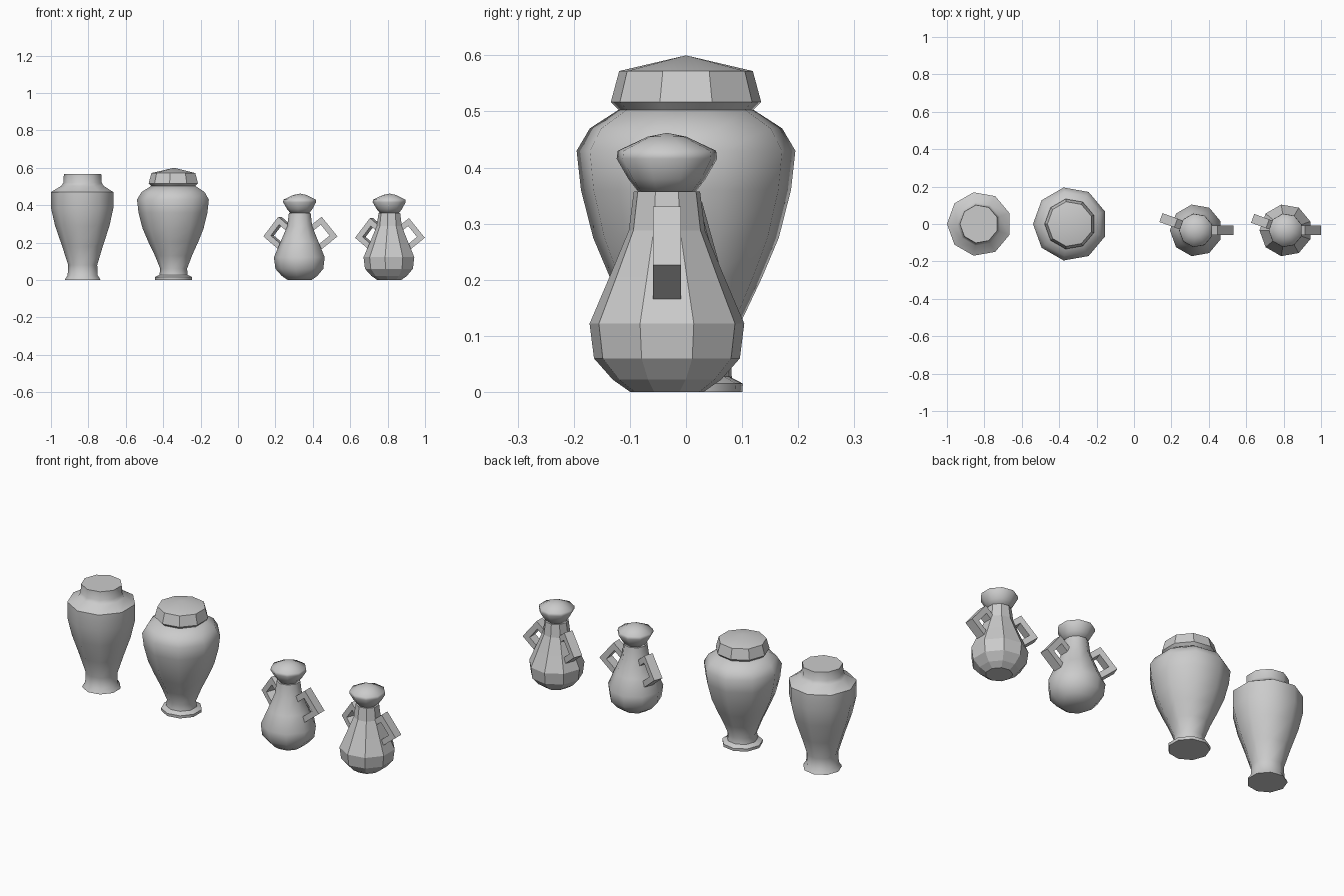
import bpy, bmesh, math
from mathutils import Vector, Matrix

if "Cube" in bpy.data.objects:
    bpy.data.objects.remove(bpy.data.objects["Cube"])

SIDES = 9


def finish(name, bm, loc, angle):
    bmesh.ops.recalc_face_normals(bm, faces=bm.faces)
    me = bpy.data.meshes.new(name)
    bm.to_mesh(me)
    bm.free()
    ob = bpy.data.objects.new(name, me)
    ob.location = loc
    bpy.context.collection.objects.link(ob)
    if angle:
        bpy.ops.object.select_all(action='DESELECT')
        ob.select_set(True)
        bpy.context.view_layer.objects.active = ob
        bpy.ops.object.shade_smooth_by_angle(angle=math.radians(angle))
    return ob


def lathe(name, profile, loc, angle=45):
    """Nine-sided turned form from (radius, height) points; radius 0 is an apex."""
    bm = bmesh.new()
    rings = []
    for r, z in profile:
        n = SIDES if r > 0 else 1
        rings.append([bm.verts.new((r * math.cos(math.pi + i * math.tau / SIDES),
                                    r * math.sin(math.pi + i * math.tau / SIDES), z))
                      for i in range(n)])
    for a, b in zip(rings, rings[1:]):
        for i in range(SIDES):
            j = (i + 1) % SIDES
            if len(b) == 1:
                bm.faces.new((a[i], a[j], b[0]))
            else:
                bm.faces.new((a[i], a[j], b[j], b[i]))
    for ring in (rings[0], rings[-1]):
        if len(ring) > 1:
            bm.faces.new(ring)
    return finish(name, bm, loc, angle)


def handle(name, loc, heading, shift):
    """Angular three-bar handle, a square section swept around two corners."""
    t, w = 0.03, 0.025
    top = Vector((0.103 + shift, 0.331 + shift * 0.6))
    tip = Vector((0.188 + shift, 0.226 + shift * 0.6))
    u = (tip - top).normalized()
    v = Vector((-u.y, u.x))
    outer = [top - v * 0.085, top, tip, tip - v * 0.11]
    inner = [outer[0] + u * t, top + (u - v) * t, tip - (u + v) * t, outer[3] - u * t]
    bm = bmesh.new()
    secs = [[bm.verts.new((p.x, y, p.y)) for p, y in ((o, -w), (o, w), (i, w), (i, -w))]
            for o, i in zip(outer, inner)]
    for a, b in zip(secs, secs[1:]):
        for k in range(4):
            m = (k + 1) % 4
            bm.faces.new((a[k], a[m], b[m], b[k]))
    bm.faces.new(secs[0])
    bm.faces.new(secs[-1])
    bm.transform(Matrix.Rotation(math.radians(heading), 4, 'Z'))
    return finish(name, bm, loc, 0)


# Tall open vase
lathe("tall_vase", [(0.098, 0), (0.095, 0.008), (0.083, 0.025), (0.08, 0.08), (0.112, 0.18),
                    (0.15, 0.29), (0.172, 0.385), (0.172, 0.47), (0.117, 0.503),
                    (0.106, 0.52), (0.103, 0.566)], (-0.828, 0, 0))

# Lidded urn
urn = (-0.342, 0, 0)
lathe("urn_body", [(0.102, 0), (0.103, 0.015), (0.078, 0.028), (0.074, 0.06), (0.102, 0.13),
                   (0.138, 0.205), (0.168, 0.275), (0.19, 0.36), (0.198, 0.43), (0.174, 0.47),
                   (0.122, 0.503)], urn)
lathe("urn_lid", [(0.122, 0.503), (0.136, 0.517), (0.121, 0.572), (0, 0.6)], urn, 30)

# Two handled pots: one smooth, one faceted
body = [(0.066, 0), (0.098, 0.022), (0.132, 0.06), (0.14, 0.122), (0.104, 0.205),
        (0.069, 0.288), (0.06, 0.357)]
lid = [(0.052, 0.357), (0.07, 0.38), (0.091, 0.416), (0.089, 0.43), (0.035, 0.455), (0, 0.462)]
for label, x, angle, shift in (("smooth", 0.332, 45, 0.012), ("faceted", 0.811, 0, 0)):
    at = (x, -0.034, 0)
    lathe(label + "_pot_body", body, at, angle)
    lathe(label + "_pot_lid", lid, at, 60)
    handle(label + "_pot_handle_right", at, 0, shift)
    handle(label + "_pot_handle_left", at, 160, shift)
